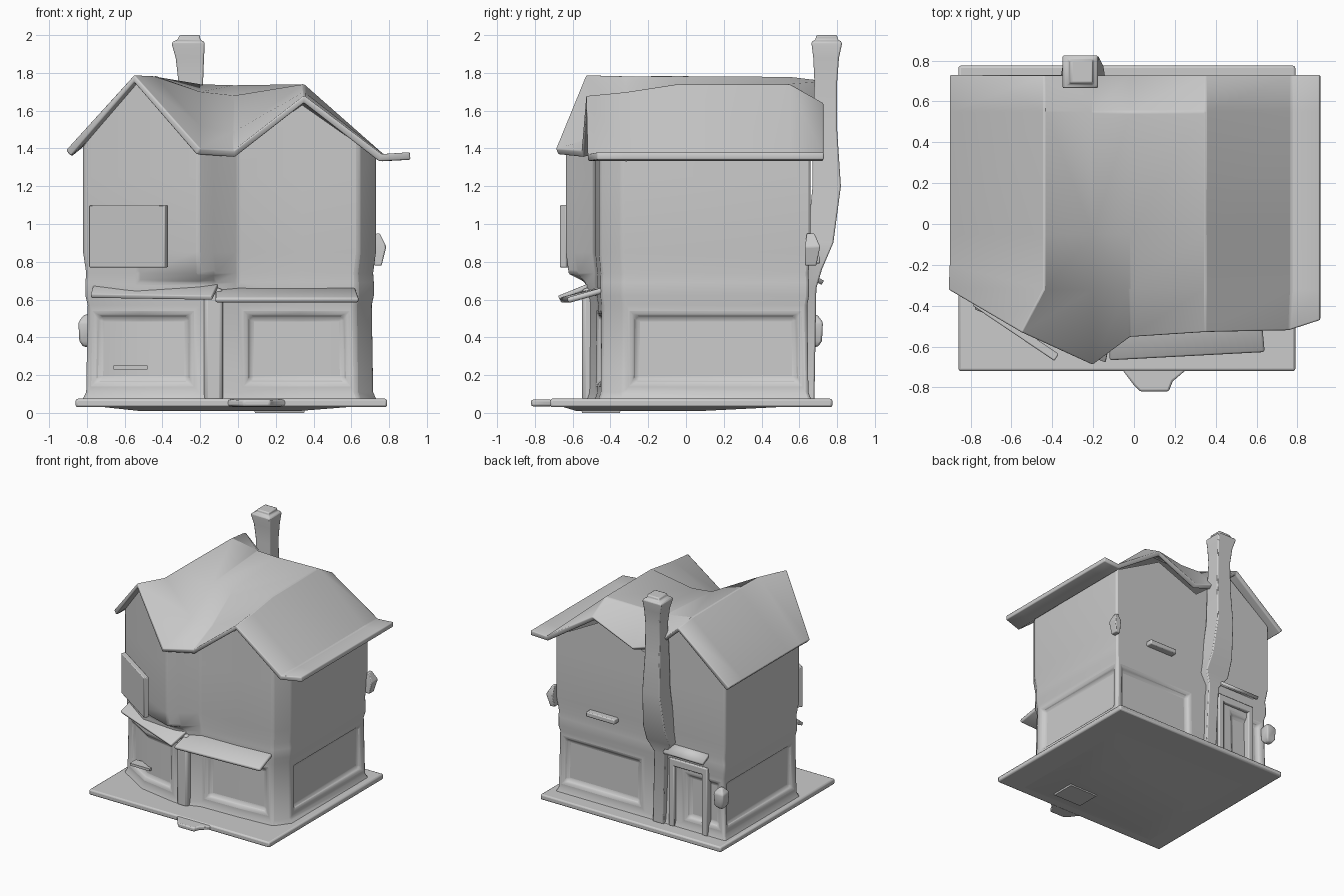
import bpy, bmesh, math
from mathutils import Vector

if "Cube" in bpy.data.objects:
    bpy.data.objects.remove(bpy.data.objects["Cube"])


def make(name, verts, faces, bevel=0.0, solid=0.0, angle=40, panel_key=None):
    """Mesh object with optional recessed panels, thickness and bevel."""
    me = bpy.data.meshes.new(name)
    bm = bmesh.new()
    vs = [bm.verts.new(v) for v in verts]
    for f in faces:
        bm.faces.new([vs[i] for i in f])
    bm.normal_update()
    if panel_key:
        groups = {}
        for f in bm.faces:
            k = panel_key(f)
            if k:
                groups.setdefault(k, []).append(f)
        for g in groups.values():
            bmesh.ops.inset_region(bm, faces=g, thickness=0.045, use_even_offset=True, use_boundary=True)
            bmesh.ops.inset_region(bm, faces=g, thickness=0.025, depth=-0.03,
                                   use_even_offset=True, use_boundary=True)
    bm.to_mesh(me)
    bm.free()
    ob = bpy.data.objects.new(name, me)
    bpy.context.collection.objects.link(ob)
    if solid:
        m = ob.modifiers.new("thickness", 'SOLIDIFY')
        m.thickness = solid
        m.offset = -1
    if bevel:
        m = ob.modifiers.new("soft_edges", 'BEVEL')
        m.width = bevel
        m.segments = 2
        m.limit_method = 'ANGLE'
        m.angle_limit = math.radians(35)
    bpy.context.view_layer.objects.active = ob
    ob.select_set(True)
    bpy.ops.object.shade_smooth_by_angle(angle=math.radians(angle))
    ob.select_set(False)
    return ob


def loft(name, rings, cap_top=True, **kw):
    n = len(rings[0])
    verts = [p for r in rings for p in r]
    faces = [tuple(reversed(range(n)))]
    for k in range(len(rings) - 1):
        for i in range(n):
            j = (i + 1) % n
            faces.append((k*n + i, k*n + j, k*n + n + j, k*n + n + i))
    if cap_top:
        faces.append(tuple(range(len(verts) - n, len(verts))))
    return make(name, verts, faces, **kw)


def rect(cx, cy, z, hx, hy):
    return [(cx + a*hx, cy + b*hy, z) for a, b in ((-1, -1), (1, -1), (1, 1), (-1, 1))]


def box(name, x0, x1, y0, y1, z0, z1, **kw):
    c = ((x0 + x1)/2, (y0 + y1)/2)
    h = ((x1 - x0)/2, (y1 - y0)/2)
    return loft(name, [rect(*c, z0, *h), rect(*c, z1, *h)], **kw)


# ground slab, underside bulge and front step
box("base_slab", -0.86, 0.79, -0.72, 0.775, 0.03, 0.075, bevel=0.012)
loft("base_underside", [rect(-0.1, -0.25, 0.01, 0.42, 0.33), rect(-0.05, 0, 0.04, 0.75, 0.68)])
loft("base_plug", [rect(0.22, -0.45, 0.0, 0.13, 0.1), rect(0.22, -0.45, 0.04, 0.14, 0.11)])
loft("front_step", [[(x, y, z) for x, y in
     ((0.0, -0.79), (0.03, -0.82), (0.17, -0.82), (0.19, -0.77), (0.26, -0.71), (-0.06, -0.71))]
     for z in (0.035, 0.07)], bevel=0.01)

# walls: footprint with the slanted left wing; third value is wall top under the roof
plan = [(-0.82, -0.31, 1.41), (-0.54, -0.48, 1.75), (-0.21, -0.64, 1.39), (-0.13, -0.59, 1.37),
        (0.0, -0.49, 1.39), (0.34, -0.48, 1.63), (0.64, -0.46, 1.42), (0.73, -0.34, 1.36),
        (0.73, 0.66, 1.36), (0.3, 0.66, 1.59), (-0.08, 0.66, 1.44), (-0.42, 0.66, 1.71),
        (-0.82, 0.66, 1.41)]


def wall_ring(z, s, upper):
    r = []
    for x, y, t in plan:
        if not upper:
            y = max(y, -0.54)
        r.append((x*s, (y - 0.06)*s + 0.06, t if z is None else z))
    return r


def shopfront(f):
    """Group the wide ground-floor wall faces by the side they belong to."""
    c = f.calc_center_median()
    if not 0.2 < c.z < 0.45 or f.calc_area() < 0.11:
        return None
    if f.normal.y > 0.9:
        return "back_door" if c.x < -0.5 else ("back" if c.x > 0 else None)
    if abs(f.normal.x) > 0.9:
        return "right" if c.x > 0 else "left"
    return "front" if c.x > 0 else "wing"


loft("house_walls", [wall_ring(0.06, 1.01, False), wall_ring(0.11, 0.98, False),
                     wall_ring(0.57, 0.97, False), wall_ring(0.62, 0.985, False),
                     wall_ring(0.69, 0.985, False), wall_ring(0.74, 0.98, True),
                     wall_ring(0.85, 1.0, True), wall_ring(1.25, 1.0, True),
                     wall_ring(None, 1.0, True)],
     cap_top=False, bevel=0.015, angle=45, panel_key=shopfront)

# roof: cross-sections from front to back (twin gables joined by a saddle)
front = [(-0.91, -0.32, 1.39), (-0.55, -0.53, 1.79), (-0.2, -0.69, 1.40), (-0.02, -0.555, 1.39),
         (0.35, -0.53, 1.68), (0.76, -0.52, 1.37), (0.91, -0.47, 1.38)]
stations = [(-0.32, (1.39, 1.785, 1.52, 1.49, 1.70, 1.37, 1.38)),
            (-0.05, (1.39, 1.785, 1.70, 1.68, 1.74, 1.37, 1.38)),
            (0.55, (1.39, 1.78, 1.74, 1.735, 1.74, 1.37, 1.38)),
            (0.73, (1.39, 1.76, 1.54, 1.48, 1.64, 1.37, 1.38))]
xs = (-0.905, -0.44, -0.2, -0.02, 0.35, 0.77, 0.91)
verts = list(front)
for y, zs in stations:
    # left eave runs back from the slanted front corner
    verts += [(x, max(y, -0.2) if i == 0 else y, z) for i, (x, z) in enumerate(zip(xs, zs))]
faces = [(k*7 + i, k*7 + i + 1, k*7 + 8 + i, k*7 + 7 + i) for k in range(4) for i in range(6)]
make("roof", verts, faces, solid=0.04, bevel=0.008, angle=32)

# chimney stack, tapering into a wall post at the back
stack = [(0.07, -0.22, 0.65, 0.05, 0.03), (0.66, -0.24, 0.65, 0.05, 0.04),
         (0.76, -0.25, 0.66, 0.11, 0.06), (0.9, -0.25, 0.71, 0.10, 0.07),
         (1.2, -0.25, 0.745, 0.08, 0.075), (1.5, -0.25, 0.735, 0.07, 0.065),
         (1.75, -0.25, 0.74, 0.065, 0.06), (1.88, -0.255, 0.742, 0.075, 0.068),
         (1.95, -0.263, 0.745, 0.087, 0.08), (1.965, -0.263, 0.745, 0.085, 0.08),
         (1.975, -0.26, 0.745, 0.06, 0.06), (2.0, -0.255, 0.745, 0.055, 0.055)]
loft("chimney", [rect(cx, cy, z, hx, hy) for z, cx, cy, hx, hy in stack], bevel=0.008)

# slanted hanging panel on the left wing
a, b = Vector((-0.79, -0.40)), Vector((-0.39, -0.67))
n = Vector((0.54, 0.84)) * 0.04
corners = [a, b, b + n, a + n]
loft("hanging_panel", [[(p.x, p.y, z) for p in corners] for z in (0.77, 1.10)], bevel=0.006)

# awnings over the shop fronts and the back door
quad = [(0, 1, 2, 3)]
make("awning_right", [(-0.12, -0.67, 0.61), (0.64, -0.63, 0.61), (0.62, -0.42, 0.67), (-0.12, -0.45, 0.67)],
     quad, solid=0.03, bevel=0.012)
make("awning_left", [(-0.78, -0.42, 0.63), (-0.14, -0.68, 0.62), (-0.1, -0.48, 0.70), (-0.76, -0.27, 0.70)],
     quad, solid=0.025, bevel=0.006)
make("back_door_awning", [(-0.3, 0.73, 0.70), (-0.66, 0.73, 0.70), (-0.66, 0.6, 0.77), (-0.3, 0.6, 0.77)],
     quad, solid=0.025)

# door frame on the back wall
for name, x0, x1, z0, z1 in (("door_jamb_left", -0.66, -0.61, 0.07, 0.62),
                             ("door_jamb_right", -0.36, -0.31, 0.07, 0.62),
                             ("door_lintel", -0.66, -0.31, 0.57, 0.63)):
    box(name, x0, x1, 0.6, 0.67, z0, z1, bevel=0.008)

# small window sills on the back and right walls
box("back_window_sill", 0.16, 0.42, 0.62, 0.71, 0.79, 0.83, bevel=0.008)
loft("back_window_bracket", [rect(0.74, 0.66, 0.78, 0.02, 0.03), rect(0.755, 0.67, 0.88, 0.03, 0.04),
                             rect(0.74, 0.66, 0.95, 0.01, 0.02)], bevel=0.006)
box("front_window_sill", -0.66, -0.48, -0.47, -0.39, 0.23, 0.25)

# timber post at the shop front and a lantern on the back left corner
box("wing_post", -0.18, -0.08, -0.55, -0.44, 0.06, 0.66, bevel=0.02)
loft("corner_lantern", [rect(-0.8, 0.68, z, h, h) for z, h in
     ((0.35, 0.02), (0.38, 0.04), (0.48, 0.045), (0.52, 0.015))], bevel=0.01)
